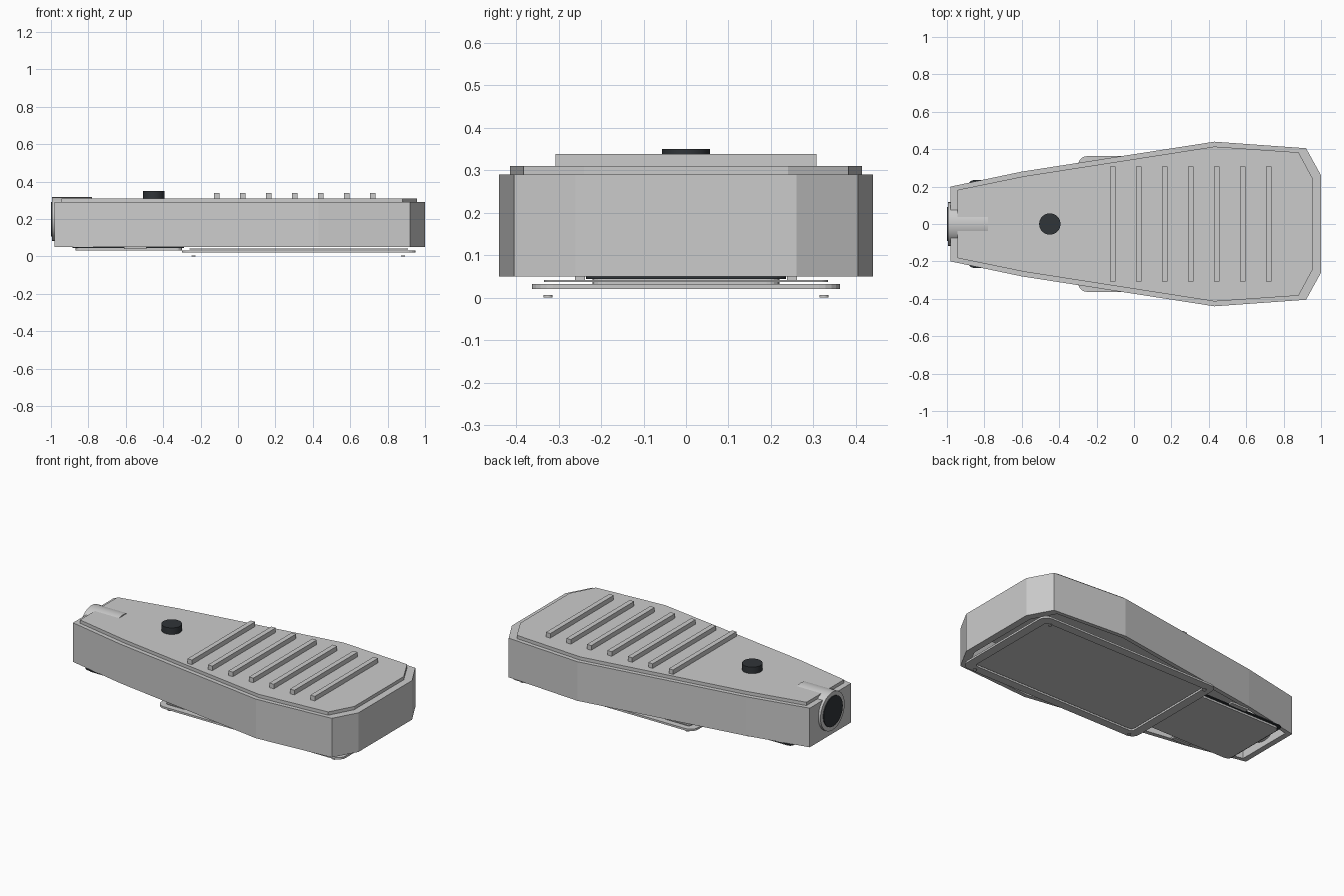
import bpy, bmesh
from math import cos, sin, pi

if "Cube" in bpy.data.objects:
    bpy.data.objects.remove(bpy.data.objects["Cube"])


def finish(bm, name, mat=None):
    bmesh.ops.recalc_face_normals(bm, faces=bm.faces)
    me = bpy.data.meshes.new(name)
    bm.to_mesh(me)
    bm.free()
    ob = bpy.data.objects.new(name, me)
    bpy.context.collection.objects.link(ob)
    if mat:
        me.materials.append(mat)
    return ob


def mirrored(half):
    return half + [(x, -y) for x, y in reversed(half)]


def rounded_rect(x0, x1, hy, r, n=5):
    pts = []
    for k, (cx, cy) in enumerate([(x1 - r, hy - r), (x0 + r, hy - r),
                                  (x0 + r, r - hy), (x1 - r, r - hy)]):
        for i in range(n + 1):
            a = (k + i / n) * pi / 2
            pts.append((cx + r * cos(a), cy + r * sin(a)))
    return pts


def prism(name, pts, z0, z1, mat=None):
    bm = bmesh.new()
    lo = [bm.verts.new((x, y, z0)) for x, y in pts]
    hi = [bm.verts.new((x, y, z1)) for x, y in pts]
    bm.faces.new(lo)
    bm.faces.new(hi)
    n = len(pts)
    for i in range(n):
        j = (i + 1) % n
        bm.faces.new((lo[i], lo[j], hi[j], hi[i]))
    return finish(bm, name, mat)


def ring(name, outer, inner, z0, z1):
    bm = bmesh.new()
    loops = [[bm.verts.new((x, y, z)) for x, y in pts]
             for pts, z in ((outer, z0), (outer, z1), (inner, z1), (inner, z0))]
    n = len(outer)
    for k in range(4):
        a, b = loops[k], loops[(k + 1) % 4]
        for i in range(n):
            j = (i + 1) % n
            bm.faces.new((a[i], a[j], b[j], b[i]))
    return finish(bm, name)


def box(name, x0, x1, y0, y1, z0, z1, mat=None):
    return prism(name, [(x0, y0), (x1, y0), (x1, y1), (x0, y1)], z0, z1, mat)


def cylinder(name, r, depth, loc, axis='Z', mat=None, n=32):
    rot = (0, pi / 2, 0) if axis == 'X' else (0, 0, 0)
    bpy.ops.mesh.primitive_cylinder_add(vertices=n, radius=r, depth=depth,
                                        location=loc, rotation=rot)
    ob = bpy.context.object
    ob.name = name
    bpy.ops.object.shade_smooth_by_angle()
    if mat:
        ob.data.materials.append(mat)
    return ob


dark = bpy.data.materials.new("dark_plastic")
dark.diffuse_color = (0.03, 0.035, 0.04, 1)
dark.use_nodes = True
dark.node_tree.nodes["Principled BSDF"].inputs["Base Color"].default_value = dark.diffuse_color

# Hollow tapered housing, open underneath, and its raised lid
outer = mirrored([(-0.98, 0.2), (-0.6, 0.28), (0.43, 0.44), (0.92, 0.405), (1.0, 0.26)])
inner = mirrored([(-0.945, 0.182), (-0.59, 0.255), (0.43, 0.414), (0.88, 0.383), (0.957, 0.24)])
ring("housing", outer, inner, 0.05, 0.29)
prism("lid", inner, 0.285, 0.31)
ring("lid_ledge", outer, inner, 0.285, 0.29)

# Cooling ribs across the lid
for i in range(7):
    x = -0.113 + i * 0.139
    box(f"cooling_rib_{i + 1}", x - 0.015, x + 0.015, -0.307, 0.307, 0.305, 0.338)

# Light sensor on top
cylinder("light_sensor", 0.057, 0.045, (-0.45, 0, 0.3275), mat=dark)

# Pole socket with dark opening
cylinder("pole_socket", 0.117, 0.215, (-0.8875, 0, 0.2), 'X')
cylinder("socket_opening", 0.092, 0.02, (-0.99, 0, 0.2), 'X', dark)

# Lens frame and recessed glass
ring("lens_frame", rounded_rect(-0.30, 0.95, 0.363, 0.05),
     rounded_rect(-0.245, 0.895, 0.31, 0.02), 0.02, 0.032)
prism("lens_glass", rounded_rect(-0.26, 0.91, 0.335, 0.02), 0.037, 0.042)

# Frame screws
for x in (-0.238, 0.882):
    for y in (-0.325, 0.325):
        cylinder("frame_screw", 0.011, 0.006, (x, y, 0.003), n=16)

# Service door with dark seal and hinge tabs
prism("door_seal", rounded_rect(-0.885, -0.29, 0.235, 0.03), 0.044, 0.05, dark)
prism("service_door", rounded_rect(-0.87, -0.30, 0.22, 0.03), 0.032, 0.044)
for s in (-1, 1):
    box("hinge_tab", -0.61, -0.49, s * 0.25 - 0.012, s * 0.25 + 0.012, 0.04, 0.052)
